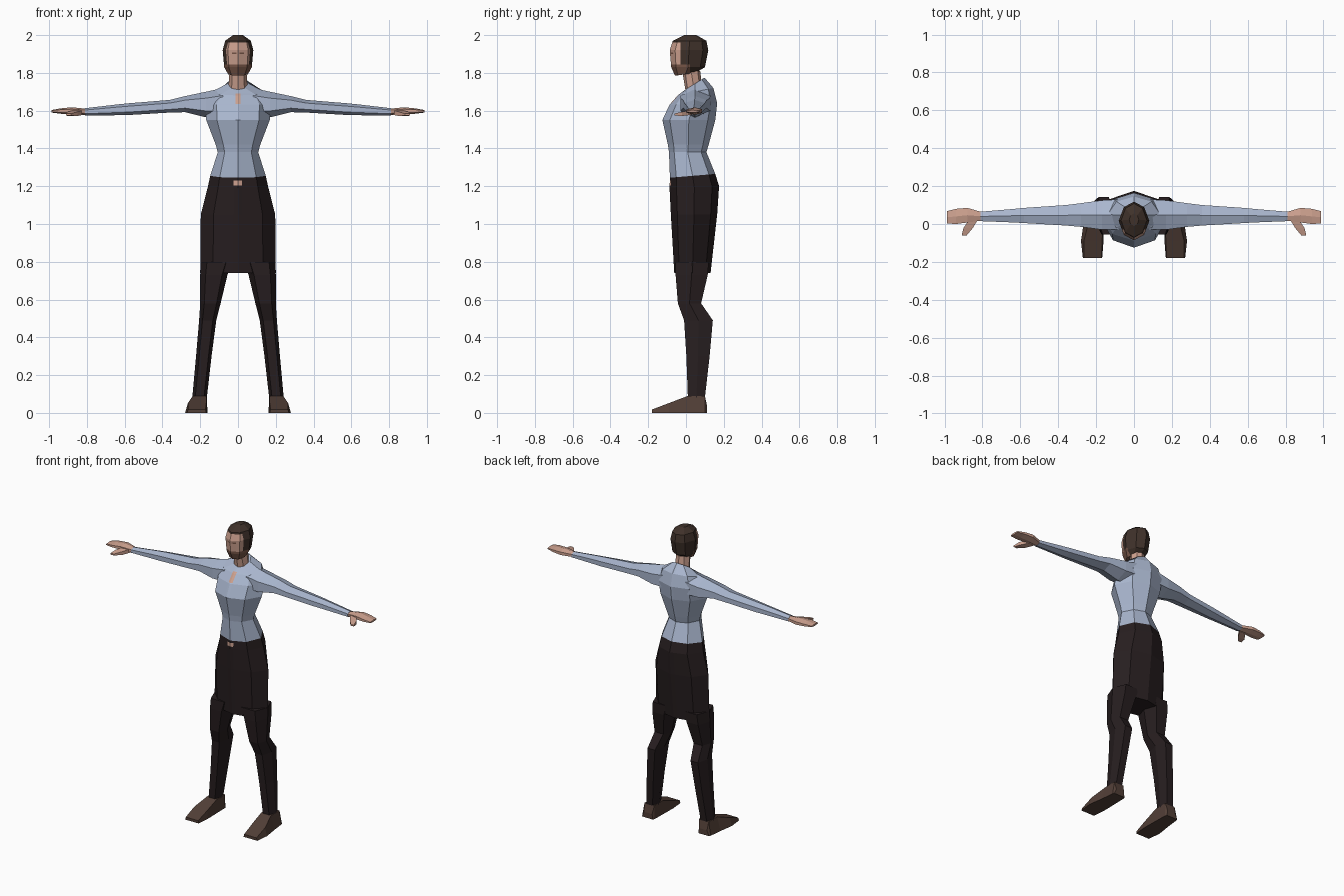
import bpy, bmesh, math
from mathutils import Vector

if "Cube" in bpy.data.objects:
    bpy.data.objects.remove(bpy.data.objects["Cube"])


def material(name, rgb):
    m = bpy.data.materials.new(name)
    m.diffuse_color = (*rgb, 1)
    m.use_nodes = True
    m.node_tree.nodes["Principled BSDF"].inputs["Base Color"].default_value = m.diffuse_color
    return m


SHIRT = material("pale blue cloth", (0.40, 0.47, 0.62))
SKIRT = material("dark cloth", (0.020, 0.013, 0.014))
SKIN = material("skin", (0.60, 0.35, 0.27))
HAIR = material("dark brown hair", (0.050, 0.031, 0.023))
STUBBLE = material("brown shading", (0.19, 0.095, 0.065))
SHOE = material("brown leather", (0.085, 0.050, 0.038))


def loft(name, rings, mats, cuts=(), rule=None, mirror=False):
    """Skin a list of equal rings, cap the ends, cut and colour by rule."""
    bm = bmesh.new()
    loops = [[bm.verts.new(p) for p in r] for r in rings]
    n = len(loops[0])
    for a, b in zip(loops, loops[1:]):
        for i in range(n):
            j = (i + 1) % n
            bm.faces.new((a[i], a[j], b[j], b[i]))
    bm.faces.new(loops[0][::-1])
    bm.faces.new(loops[-1])
    for axis, value in cuts:
        no = Vector((axis == "x", axis == "y", axis == "z"))
        bmesh.ops.bisect_plane(bm, geom=bm.verts[:] + bm.edges[:] + bm.faces[:],
                               plane_co=no * value, plane_no=no)
    bmesh.ops.recalc_face_normals(bm, faces=bm.faces[:])
    if rule:
        for f in bm.faces:
            f.material_index = rule(f.calc_center_median())
    me = bpy.data.meshes.new(name)
    bm.to_mesh(me)
    bm.free()
    for m in mats:
        me.materials.append(m)
    ob = bpy.data.objects.new(name, me)
    bpy.context.collection.objects.link(ob)
    if mirror:
        ob.modifiers.new("mirror", "MIRROR").use_mirror_merge = False
    return ob


def body_ring(z_front, z_back, w, front, back):
    """Eight-sided horizontal section, tilted from front to back."""
    pts = []
    for x, t in ((0, 0), (.66, .14), (1, .5), (.66, .86), (0, 1),
                 (-.66, .86), (-1, .5), (-.66, .14)):
        pts.append((x * w, front + t * (back - front), z_front + t * (z_back - z_front)))
    return pts


def arm_ring(x, y0, y1, z0, z1):
    """Six-sided section across the arm, with a ridge on top."""
    return [(x, (y0 + y1) / 2 + (y1 - y0) / 2 * a, (z0 + z1) / 2 + (z1 - z0) / 2 * b)
            for a, b in ((0, 1), (1, .5), (1, -.5), (0, -1), (-1, -.5), (-1, .5))]


def leg_ring(z, x0, x1, y0, y1):
    """Six-sided horizontal section of a leg."""
    return [((x0 + x1) / 2 + (x1 - x0) / 2 * a, (y0 + y1) / 2 + (y1 - y0) / 2 * b, z)
            for a, b in ((1, 0), (.6, 1), (-.6, 1), (-1, 0), (-.6, -1), (.6, -1))]


# Shirt body with a narrow open neckline
hem = (1.245, 1.265, .147, -.085, .155)
torso = [hem, (1.38, 1.38, .107, -.09, .108), (1.42, 1.42, .118, -.096, .12),
         (1.55, 1.55, .168, -.125, .155), (1.63, 1.64, .172, -.088, .165),
         (1.68, 1.72, .14, -.045, .145), (1.71, 1.775, .058, -.005, .098)]
loft("shirt", [body_ring(*r) for r in torso], [SHIRT, SKIN],
     [("x", -.014), ("x", .014), ("z", 1.635), ("z", 1.69)],
     lambda c: int(abs(c.x) < .014 and 1.635 < c.z < 1.69 and c.y < .02))

# Skirt with a small gap below the hem of the shirt
skirt = [hem, (1.19, 1.20, .160, -.087, .175), (1.05, 1.05, .197, -.08, .165),
         (.74, .74, .20, -.062, .13)]
loft("skirt", [body_ring(*r) for r in skirt], [SKIRT, SKIN],
     [("x", -.025), ("x", .02), ("z", 1.205), ("z", 1.23)],
     lambda c: int(-.025 < c.x < .02 and 1.205 < c.z < 1.23 and c.y < 0))

# Neck
loft("neck", [body_ring(1.69, 1.69, .053, .0, .09), body_ring(1.81, 1.81, .045, -.02, .075)],
     [SKIN])


# Head: face, hair, jaw shading and eye lines
def head_colour(c):
    if c.y < -.03 and 1.90 < c.z < 1.908 and .008 < abs(c.x) < .032:
        return 2
    if c.z < 1.845:
        return 2 if c.y < .02 else 1
    return 0 if c.y < -.03 and c.z < 1.96 else 1


head = [(1.785, 1.80, .052, -.058, .05), (1.83, 1.83, .073, -.078, .10),
        (1.92, 1.92, .081, -.086, .118), (1.97, 1.97, .068, -.07, .108),
        (2.0, 2.0, .026, -.01, .055)]
loft("head", [body_ring(*r) for r in head], [SKIN, HAIR, STUBBLE],
     [("y", -.03), ("y", .02), ("z", 1.845), ("z", 1.90), ("z", 1.908), ("z", 1.96),
      ("x", -.032), ("x", -.008), ("x", .008), ("x", .032)], head_colour)

# Sleeves
sleeve = [(.08, -.03, .13, 1.56, 1.72), (.17, -.03, .125, 1.565, 1.70),
          (.28, -.015, .11, 1.592, 1.677), (.36, -.008, .10, 1.59, 1.657),
          (.58, .005, .085, 1.577, 1.639), (.63, .008, .08, 1.576, 1.634),
          (.81, .015, .065, 1.574, 1.613)]
loft("sleeve", [arm_ring(*r) for r in sleeve], [SHIRT], mirror=True)

# Hands and thumbs
hand = [(.80, .018, .062, 1.578, 1.610), (.88, .008, .085, 1.578, 1.618),
        (.94, .0, .080, 1.584, 1.612), (.988, .003, .068, 1.590, 1.603)]
loft("hand", [arm_ring(*r) for r in hand], [SKIN], mirror=True)
thumb = [(.82, .865, .03, 1.578, 1.604), (.85, .90, -.02, 1.572, 1.594),
         (.885, .91, -.062, 1.574, 1.584)]
loft("thumb", [[(a, y, z0), (b, y, z0), (b, y, z1), (a, y, z1)] for a, b, y, z0, z1 in thumb],
     [SKIN], mirror=True)

# Trouser legs
leg = [(.80, .03, .198, -.055, .12), (.73, .056, .20, -.055, .115),
       (.58, .092, .20, -.043, .08), (.49, .115, .206, -.01, .142),
       (.30, .14, .222, .002, .125), (.08, .165, .242, .01, .10)]
loft("trouser_leg", [leg_ring(*r) for r in leg], [SKIRT], mirror=True)

# Shoes: (y, bottom x range, top x range, top height)
shoe = [(.112, .17, .25, .175, .235, .035), (.10, .165, .255, .167, .24, .09),
        (.01, .163, .265, .166, .24, .09), (-.09, .161, .28, .168, .265, .052),
        (-.18, .168, .270, .172, .264, .018)]
loft("shoe", [[(a, y, 0), (b, y, 0), (d, y, h), (c, y, h)] for y, a, b, c, d, h in shoe],
     [SHOE], mirror=True)
